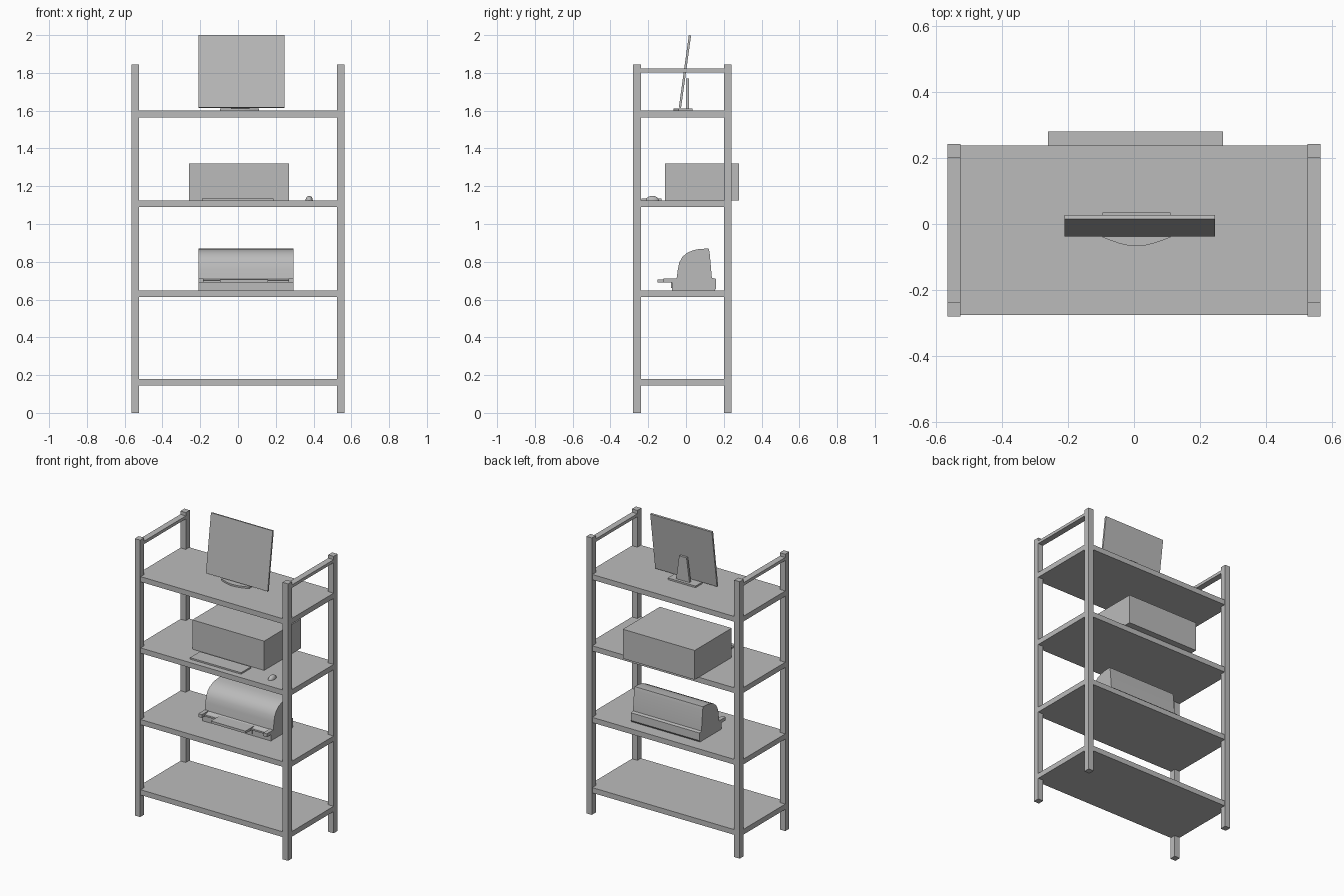
import bpy, bmesh, math
from mathutils import Matrix, Vector

cube = bpy.data.objects.get("Cube")
if cube:
    bpy.data.objects.remove(cube, do_unlink=True)

GREY = (0.5, 0.5, 0.5, 1)
grey = bpy.data.materials.new("plain grey")
grey.use_nodes = True
grey.diffuse_color = GREY
grey.node_tree.nodes["Principled BSDF"].inputs["Base Color"].default_value = GREY


def finish(name, bm):
    bmesh.ops.recalc_face_normals(bm, faces=bm.faces)
    mesh = bpy.data.meshes.new(name)
    bm.to_mesh(mesh)
    bm.free()
    mesh.materials.append(grey)
    obj = bpy.data.objects.new(name, mesh)
    bpy.context.collection.objects.link(obj)
    return obj


def box(name, x, y, z):
    """Box from a (low, high) pair on each axis."""
    bm = bmesh.new()
    bmesh.ops.create_cube(bm, size=1)
    spans = (x, y, z)
    for v in bm.verts:
        v.co = [(lo + hi) / 2 + c * (hi - lo) for c, (lo, hi) in zip(v.co, spans)]
    return finish(name, bm)


def prism(name, outline, offset):
    """Extrude a closed 3D outline along an offset."""
    bm = bmesh.new()
    face = bm.faces.new([bm.verts.new(p) for p in outline])
    new = bmesh.ops.extrude_face_region(bm, geom=[face])["geom"]
    bmesh.ops.translate(bm, vec=Vector(offset),
                        verts=[g for g in new if isinstance(g, bmesh.types.BMVert)])
    return finish(name, bm)


def smooth(obj, angle=30):
    bpy.ops.object.select_all(action="DESELECT")
    obj.select_set(True)
    bpy.context.view_layer.objects.active = obj
    bpy.ops.object.shade_smooth_by_angle(angle=math.radians(angle))


# Rack: posts, shelves and side rails
FRONT, BACK = (-0.28, -0.238), (0.2, 0.242)
SHELVES = {"bottom": 0.18, "lower": 0.648, "upper": 1.125, "top": 1.6}
for label, top in SHELVES.items():
    box(label + "_shelf", (-0.527, 0.527), (-0.275, 0.237), (top - 0.035, top))
for side, x in (("left", (0.525, 0.565)), ("right", (-0.565, -0.525))):
    box("front_post_" + side, x, FRONT, (0, 1.845))
    box("back_post_" + side, x, BACK, (0, 1.845))
    box("handrail_" + side, x, (FRONT[1], BACK[0]), (1.803, 1.823))
    for label, top in SHELVES.items():
        box(label + "_rail_" + side, x, (FRONT[1], BACK[0]), (top - 0.035, top))

# Monitor: tilted screen, tapered neck, bowed foot
screen = [(-0.038, 1.617), (-0.026, 1.615), (0.027, 1.998), (0.015, 2.0)]
prism("monitor_screen", [(-0.21, y, z) for y, z in screen], (0.455, 0, 0))
neck = [(-0.05, 1.605), (0.05, 1.605), (0.027, 1.77), (-0.027, 1.77)]
prism("monitor_neck", [(0.013 + x, 0, z) for x, z in neck], (0, 0.015, 0))
bow = [(-0.095 + 0.205 * t / 8, -0.04 - 0.027 * math.sin(math.pi * t / 8), 1.6)
       for t in range(9)]
prism("monitor_foot", bow + [(0.11, 0.035, 1.6), (-0.095, 0.035, 1.6)], (0, 0, 0.011))

# Carton, keyboard and mouse
box("carton", (-0.26, 0.27), (-0.11, 0.28), (1.125, 1.32))
box("keyboard", (-0.19, 0.187), (-0.235, -0.13), (1.125, 1.135))
bm = bmesh.new()
bmesh.ops.create_uvsphere(bm, u_segments=20, v_segments=12, radius=1)
bmesh.ops.bisect_plane(bm, geom=bm.verts[:] + bm.edges[:] + bm.faces[:],
                       plane_co=(0, 0, 0), plane_no=(0, 0, 1), clear_inner=True)
bmesh.ops.holes_fill(bm, edges=bm.edges)
bm.transform(Matrix.Translation((0.377, -0.178, 1.125))
             @ Matrix.Diagonal((0.019, 0.034, 0.024, 1)))
smooth(finish("mouse", bm))

# Printer: rounded body, side arms and paper tray
body = [(-0.075, 0.648), (-0.075, 0.7), (-0.05, 0.71), (-0.043, 0.76), (-0.036, 0.795),
        (-0.02, 0.825), (0.005, 0.847), (0.035, 0.86), (0.07, 0.868), (0.12, 0.87),
        (0.125, 0.85), (0.137, 0.715), (0.158, 0.71), (0.16, 0.66), (0.152, 0.648)]
smooth(prism("printer_body", [(-0.21, y, z) for y, z in body], (0.505, 0, 0)))
for side, x in (("left", (0.268, 0.295)), ("right", (-0.21, -0.183))):
    box("printer_arm_" + side, x, (-0.118, -0.04), (0.69, 0.712))
box("printer_ledge", (-0.21, 0.295), (-0.09, -0.05), (0.69, 0.7))
box("printer_tray", (-0.095, 0.16), (-0.15, -0.06), (0.69, 0.706))
box("printer_front_panel", (-0.095, 0.16), (-0.08, -0.07), (0.66, 0.69))
